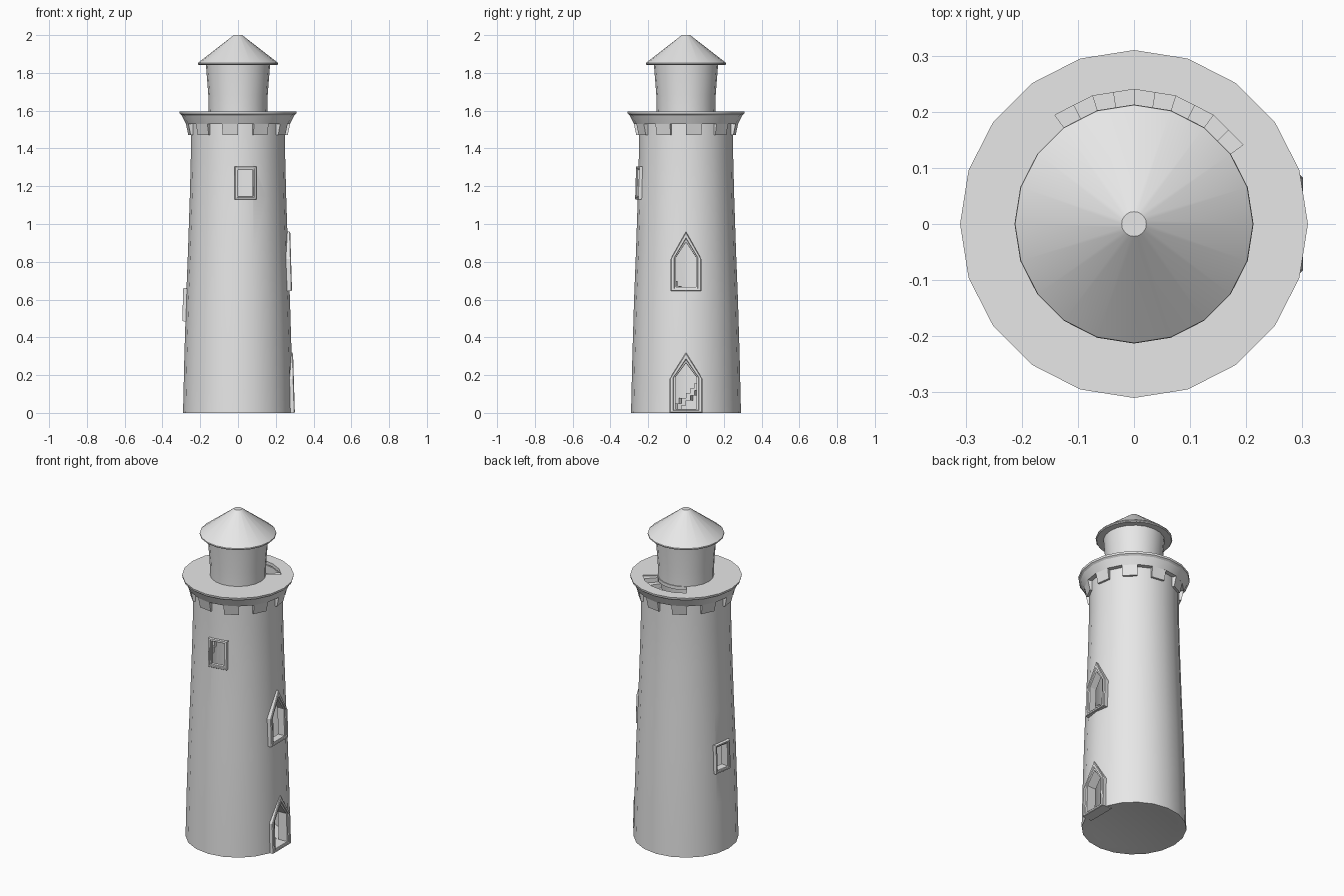
import bpy, bmesh
from math import sin, cos, radians
from mathutils import Matrix, Vector

SIDES = 20
FACET = 360 / SIDES

cube = bpy.data.objects.get("Cube")
if cube:
    bpy.data.objects.remove(cube)

stone = bpy.data.materials.new("pale_grey_stone")
stone.use_nodes = True
grey = (0.8, 0.8, 0.8, 1)
stone.diffuse_color = grey
stone.node_tree.nodes["Principled BSDF"].inputs["Base Color"].default_value = grey


def finish(name, bm):
    """Turn a bmesh into a named stone object."""
    bmesh.ops.recalc_face_normals(bm, faces=bm.faces)
    mesh = bpy.data.meshes.new(name)
    bm.to_mesh(mesh)
    bm.free()
    mesh.materials.append(stone)
    obj = bpy.data.objects.new(name, mesh)
    bpy.context.collection.objects.link(obj)
    return obj


def polar(r, deg, z):
    return Vector((r * cos(radians(deg)), r * sin(radians(deg)), z))


def bridge(bm, a, b):
    """Quads between two closed rings; a ring of one vertex is a pole."""
    n = max(len(a), len(b))
    for i in range(n):
        quad = [a[i % len(a)], a[(i + 1) % len(a)], b[(i + 1) % len(b)], b[i % len(b)]]
        bm.faces.new(list(dict.fromkeys(quad)))


def revolve(name, profile):
    """Lathe a profile that starts and ends on the axis."""
    bm = bmesh.new()
    rings = []
    for r, z in profile:
        count = SIDES if r > 0 else 1
        rings.append([bm.verts.new(polar(r, FACET * k, z)) for k in range(count)])
    for a, b in zip(rings, rings[1:]):
        bridge(bm, a, b)
    return finish(name, bm)


def wedge(bm, r_in, r_low, r_top, start, end, z_low, z_top, parts=1):
    """Ring sector block with a flared outer face."""
    loops = []
    for i in range(parts + 1):
        a = start + (end - start) * i / parts
        corners = ((r_in, z_low), (r_low, z_low), (r_top, z_top), (r_in, z_top))
        loops.append([bm.verts.new(polar(r, a, z)) for r, z in corners])
    for a, b in zip(loops, loops[1:]):
        bridge(bm, a, b)
    bm.faces.new(loops[0])
    bm.faces.new(loops[-1])


def cut(target, cutter):
    """Subtract the cutter, then discard it."""
    cutter.hide_render = True
    mod = target.modifiers.new("opening", 'BOOLEAN')
    mod.operation = 'DIFFERENCE'
    mod.solver = 'EXACT'
    mod.object = cutter
    bpy.context.view_layer.objects.active = target
    bpy.ops.object.modifier_apply(modifier=mod.name)
    bpy.data.objects.remove(cutter)


def outline(w, bottom, shoulder, apex):
    pts = [(-w, bottom), (w, bottom), (w, shoulder)]
    if apex:
        pts.append((0, apex))
    return pts + [(-w, shoulder)]


# Tower: hollow tapering shaft with a floor
tower = revolve("tower", [
    (0, 0.01), (0.24, 0.01), (0.28, 0), (0.291, 0), (0.284, 0.3), (0.275, 0.6),
    (0.265, 0.85), (0.255, 1.15), (0.25, 1.35), (0.25, 1.57), (0.24, 1.57),
    (0.24, 0.015), (0, 0.015)])

# Gallery: flared corbel ring and walkway
gallery = revolve("gallery", [
    (0, 1.575), (0.246, 1.575), (0.246, 1.53), (0.276, 1.53), (0.298, 1.575),
    (0.308, 1.583), (0.31, 1.595), (0, 1.595)])
bm = bmesh.new()
wedge(bm, 0.16, 0.24, 0.24, 36, 126, 1.55, 1.65, 5)
cut(gallery, finish("stair_hatch_cutter", bm))

# Teeth hanging below the gallery on every other side
bm = bmesh.new()
for k in range(0, SIDES, 2):
    wedge(bm, 0.243, 0.263, 0.277, FACET * k, FACET * (k + 1), 1.47, 1.535)
teeth = finish("gallery_teeth", bm)

# Lantern room and conical roof
lantern = revolve("lantern_room", [
    (0, 1.59), (0.155, 1.59), (0.157, 1.68), (0.17, 1.845), (0, 1.845)])
roof = revolve("roof", [
    (0, 1.842), (0.208, 1.842), (0.213, 1.847), (0.212, 1.853), (0.022, 2), (0, 2)])

# Spiral staircase along the inner wall, climbing clockwise
bm = bmesh.new()
STEPS, RISE, TURN = 58, 0.027, 9
for i in range(STEPS):
    top = 1.59 - RISE * i
    wedge(bm, 0.145, 0.24, 0.24, 36 + TURN * i, 36 + TURN * (i + 1),
          max(top - 0.04, 0.012), top)
stairs = finish("spiral_stairs", bm)


def opening(name, angle, radius, z, outer, inner):
    """Moulded frame with a deep reveal, and the hole behind it."""
    depth = radius - 0.236
    place = (Matrix.Rotation(radians(angle), 4, 'Z')
             @ Matrix.Translation((radius, 0, z))
             @ Matrix.Rotation(-0.03, 4, 'Y'))
    out_pts, in_pts = outline(*outer), outline(*inner)

    def ring(bm, mix, x):
        verts = []
        for p, q in zip(out_pts, in_pts):
            u, v = Vector(p).lerp(Vector(q), mix)
            verts.append(bm.verts.new(place @ Vector((x, u, v))))
        return verts

    bm = bmesh.new()
    section = [(0, -depth), (0, 0.009), (0.15, 0.013), (0.6, 0.013),
               (0.7, 0.008), (1, 0.006), (1, -depth)]
    rings = [ring(bm, mix, x) for mix, x in section]
    for a, b in zip(rings, rings[1:] + rings[:1]):
        bridge(bm, a, b)
    frame = finish(name, bm)

    bm = bmesh.new()
    back, front = ring(bm, 0.85, -depth - 0.05), ring(bm, 0.85, 0.05)
    bridge(bm, back, front)
    bm.faces.new(back)
    bm.faces.new(front)
    cut(tower, finish(name + "_cutter", bm))
    return frame


# Door and windows
frames = [
    opening("door_frame", 0, 0.288, 0, (0.087, 0, 0.18, 0.32), (0.056, 0.02, 0.19, 0.265)),
    opening("arched_window_frame", 0, 0.273, 0.645,
            (0.081, 0, 0.17, 0.315), (0.052, 0.02, 0.18, 0.26)),
    opening("upper_window_frame", 279, 0.251, 1.13,
            (0.058, 0, 0.175, None), (0.04, 0.018, 0.157, None)),
    opening("lower_window_frame", 171, 0.277, 0.485,
            (0.058, 0, 0.175, None), (0.04, 0.018, 0.157, None)),
]

# Smooth the round walls, keep the masonry edges crisp
for obj in bpy.context.selected_objects:
    obj.select_set(False)
for obj in (tower, gallery, lantern, roof):
    obj.select_set(True)
bpy.context.view_layer.objects.active = tower
bpy.ops.object.shade_smooth_by_angle(angle=radians(25))
